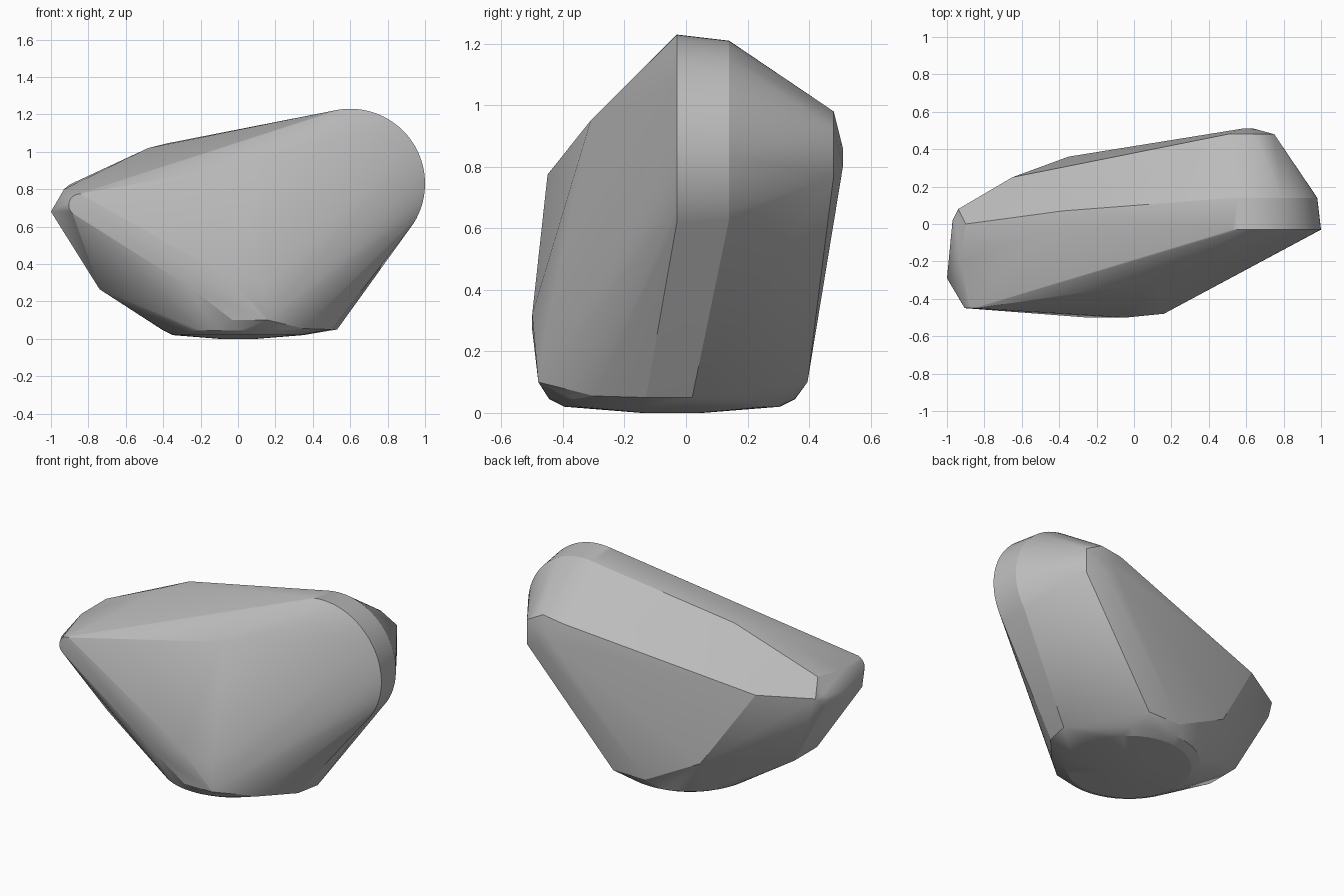
import bpy
import bmesh
from math import cos, sin, radians

# Remove the default object
default_cube = bpy.data.objects.get("Cube")
if default_cube is not None:
    bpy.data.objects.remove(default_cube, do_unlink=True)


def make_material(name, colour):
    material = bpy.data.materials.new(name)
    material.use_nodes = True
    material.diffuse_color = colour
    shader = material.node_tree.nodes["Principled BSDF"]
    shader.inputs["Base Color"].default_value = colour
    return material


def upright_arc(centre, radius, start, end, steps):
    """Points on an arc that stands in an x-z plane."""
    points = []
    for step in range(steps + 1):
        angle = radians(start + (end - start) * step / steps)
        x = centre[0] + radius * cos(angle)
        z = centre[2] + radius * sin(angle)
        points.append((x, centre[1], z))
    return points


def level_ring(centre, radius, height, steps=48):
    """Points on a horizontal circle."""
    points = []
    for step in range(steps):
        angle = radians(360 * step / steps)
        x = centre[0] + radius * cos(angle)
        y = centre[1] + radius * sin(angle)
        points.append((x, y, height))
    return points


def convex_body(name, points, material):
    """Wrap all guide points in one convex shell."""
    mesh = bpy.data.meshes.new(name)
    shell = bmesh.new()
    for point in points:
        shell.verts.new(point)
    hull = bmesh.ops.convex_hull(shell, input=shell.verts)
    unused = set(hull["geom_interior"]) | set(hull["geom_unused"])
    loose = [item for item in unused if isinstance(item, bmesh.types.BMVert)]
    bmesh.ops.delete(shell, geom=loose, context="VERTS")
    bmesh.ops.recalc_face_normals(shell, faces=shell.faces)
    shell.to_mesh(mesh)
    shell.free()
    mesh.materials.append(material)
    body = bpy.data.objects.new(name, mesh)
    bpy.context.collection.objects.link(body)
    bpy.ops.object.select_all(action="DESELECT")
    body.select_set(True)
    bpy.context.view_layer.objects.active = body
    bpy.ops.object.shade_smooth_by_angle(angle=radians(20))
    return body


# Large rounded end, drawn as two nearly equal arcs
large_end = upright_arc((0.6, -0.03, 0.83), 0.4, 101, -32, 32)
large_end += upright_arc((0.6, 0.14, 0.83), 0.38, 101, -32, 32)

# Small cap behind the large end
rear_cap = [
    (0.5, 0.48, 0.96), (0.64, 0.48, 0.98), (0.75, 0.48, 0.92),
    (0.75, 0.48, 0.77), (0.58, 0.51, 0.86), (0.64, 0.51, 0.8),
]

# Narrow end with its small rounded corners
narrow_end = upright_arc((-0.845, -0.45, 0.715), 0.06, 80, 235, 12)
narrow_end += upright_arc((-0.9, 0.02, 0.7), 0.07, 90, 220, 10)
narrow_end += [
    (-1, -0.29, 0.68), (-0.93, -0.2, 0.8), (-0.9, 0, 0.825),
    (-0.94, 0.08, 0.73), (-0.8, 0.02, 0.49),
    (-0.74, 0, 0.265), (-0.74, -0.22, 0.265),
]

# Ridge, front corner and back corners
main_corners = [
    (-0.48, -0.03, 1.02), (-0.38, 0.07, 1.045), (0.12, -0.31, 0.95),
    (-0.65, 0.25, 0.74), (-0.35, 0.36, 0.28),
]

# Lower front and lower side corners
lower_corners = [
    (-0.25, -0.5, 0.27), (-0.04, -0.5, 0.32), (0.14, -0.455, 0.27),
    (-0.03, -0.48, 0.1), (0.16, -0.48, 0.1), (0.35, -0.3, 0.055),
    (0.53, 0.02, 0.05), (0.5, -0.13, 0.05),
    (0.22, 0.395, 0.1), (0, 0.395, 0.1),
]

# Shallow domed foot
foot_centre = (0, -0.045)
foot = level_ring(foot_centre, 0.1, 0)
foot += level_ring(foot_centre, 0.35, 0.02)
foot += level_ring(foot_centre, 0.4, 0.045)

stone_grey = make_material("stone grey", (0.5, 0.5, 0.5, 1))
all_points = large_end + rear_cap + narrow_end
all_points += main_corners + lower_corners + foot
convex_body("faceted_stone", all_points, stone_grey)
